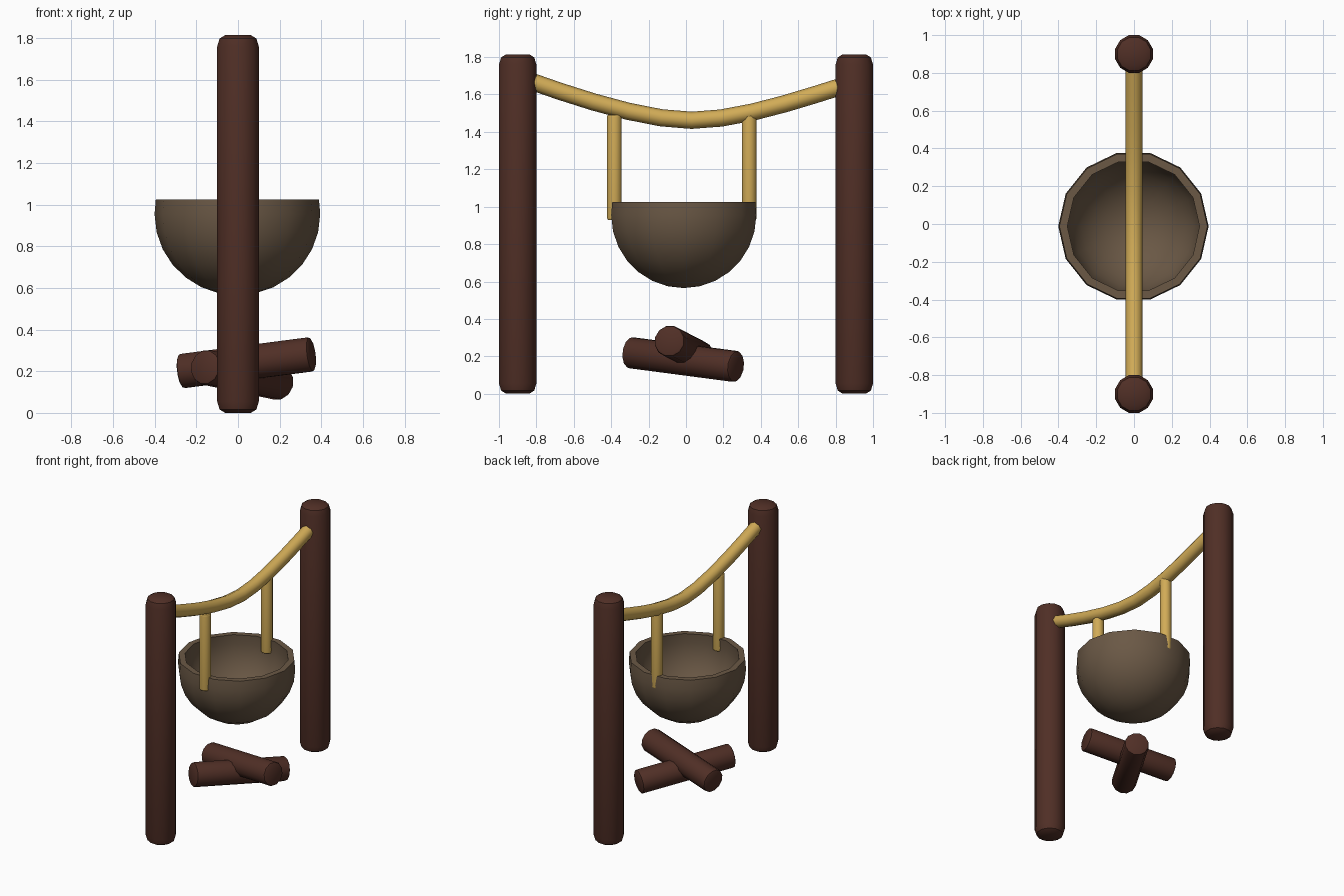
import bpy, math
from mathutils import Vector

cube = bpy.data.objects.get("Cube")
if cube:
    bpy.data.objects.remove(cube, do_unlink=True)


def material(name, rgb):
    m = bpy.data.materials.new(name)
    m.use_nodes = True
    m.diffuse_color = (*rgb, 1)
    m.node_tree.nodes["Principled BSDF"].inputs["Base Color"].default_value = (*rgb, 1)
    return m


WOOD = material("dark wood", (0.080, 0.028, 0.019))
ROPE = material("golden rope", (0.64, 0.41, 0.095))
CLAY = material("brown clay", (0.145, 0.098, 0.060))


def lathe(name, profile, sides, mat, turn=0.0, angle=40):
    """Revolve (radius, height) pairs around z; a zero radius closes the end."""
    verts, rings, faces = [], [], []
    for r, z in profile:
        n = sides if r > 0 else 1
        rings.append([len(verts) + i % n for i in range(sides)])
        for i in range(n):
            a = math.tau * i / sides + turn
            verts.append((r * math.cos(a), r * math.sin(a), z))
    for low, high in zip(rings, rings[1:]):
        for i in range(sides):
            j = (i + 1) % sides
            loop = [low[i], low[j], high[j], high[i]]
            faces.append(list(dict.fromkeys(loop)))
    mesh = bpy.data.meshes.new(name)
    mesh.from_pydata(verts, [], faces)
    mesh.materials.append(mat)
    obj = bpy.data.objects.new(name, mesh)
    bpy.context.collection.objects.link(obj)
    bpy.ops.object.select_all(action='DESELECT')
    obj.select_set(True)
    bpy.context.view_layer.objects.active = obj
    bpy.ops.object.shade_smooth_by_angle(angle=math.radians(angle))
    return obj


def rod(name, start, end, radius, mat, inset, rise, sides=12):
    """Cylinder with rounded ends running between two points."""
    start, end = Vector(start), Vector(end)
    axis = end - start
    length = axis.length
    cap = [(0, 0), (radius - inset, 0), (radius - inset * 0.3, rise * 0.3), (radius, rise)]
    profile = cap + [(r, length - z) for r, z in reversed(cap)]
    obj = lathe(name, profile, sides, mat, math.pi / sides)
    obj.rotation_mode = 'QUATERNION'
    obj.rotation_quaternion = axis.to_track_quat('Z', 'Y')
    obj.location = start
    return obj


# Upright posts
for label, y in (("front", -0.9), ("back", 0.9)):
    rod(label + "_post", (0, y, 0), (0, y, 1.815), 0.1035, WOOD, 0.04, 0.055)

# Sagging rope between the posts
curve = bpy.data.curves.new("sagging_rope", 'CURVE')
curve.dimensions = '3D'
curve.bevel_depth = 0.046
curve.bevel_resolution = 2
curve.use_fill_caps = True
curve.resolution_u = 6
spline = curve.splines.new('BEZIER')
spline.bezier_points.add(2)
path = [((-0.98, 1.725), (0.25, -0.09)), ((0.03, 1.462), (0.30, 0)), ((0.985, 1.69), (0.25, 0.07))]
for p, ((y, z), (dy, dz)) in zip(spline.bezier_points, path):
    p.co = (0, y, z)
    p.handle_left = (0, y - dy, z - dz)
    p.handle_right = (0, y + dy, z + dz)
curve.materials.append(ROPE)
rope = bpy.data.objects.new("sagging_rope", curve)
bpy.context.collection.objects.link(rope)

# Hanging cords holding the bowl
for label, y, low in (("front", -0.383, 0.93), ("back", 0.338, 0.93)):
    rod(label + "_cord", (0, y, low), (0, y, 1.49), 0.04, ROPE, 0.004, 0.01)

# Hollow bowl: outer shell up to the rim, then the inner shell back down
OUTER, INNER, RIM, CENTRE = 0.398, 0.355, 1.025, 0.955
outer = [(OUTER * math.sin(a), CENTRE - 0.39 * math.cos(a))
         for a in (math.pi / 2 * i / 7 for i in range(8))]
inner = [(INNER * math.sin(a), CENTRE - 0.35 * math.cos(a))
         for a in (math.pi / 2 * i / 7 for i in range(7, -1, -1))]
bowl = lathe("bowl", outer + [(0.392, RIM), (0.35, RIM)] + inner, 14, CLAY, 0, 35)
bowl.location = (-0.003, -0.012, 0)

# Crossed firewood logs
rod("lower_log", (-0.16, -0.3, 0.22), (0.2, 0.27, 0.145), 0.085, WOOD, 0.012, 0.015)
rod("upper_log", (-0.275, 0.07, 0.2), (0.355, -0.09, 0.282), 0.085, WOOD, 0.012, 0.015)
